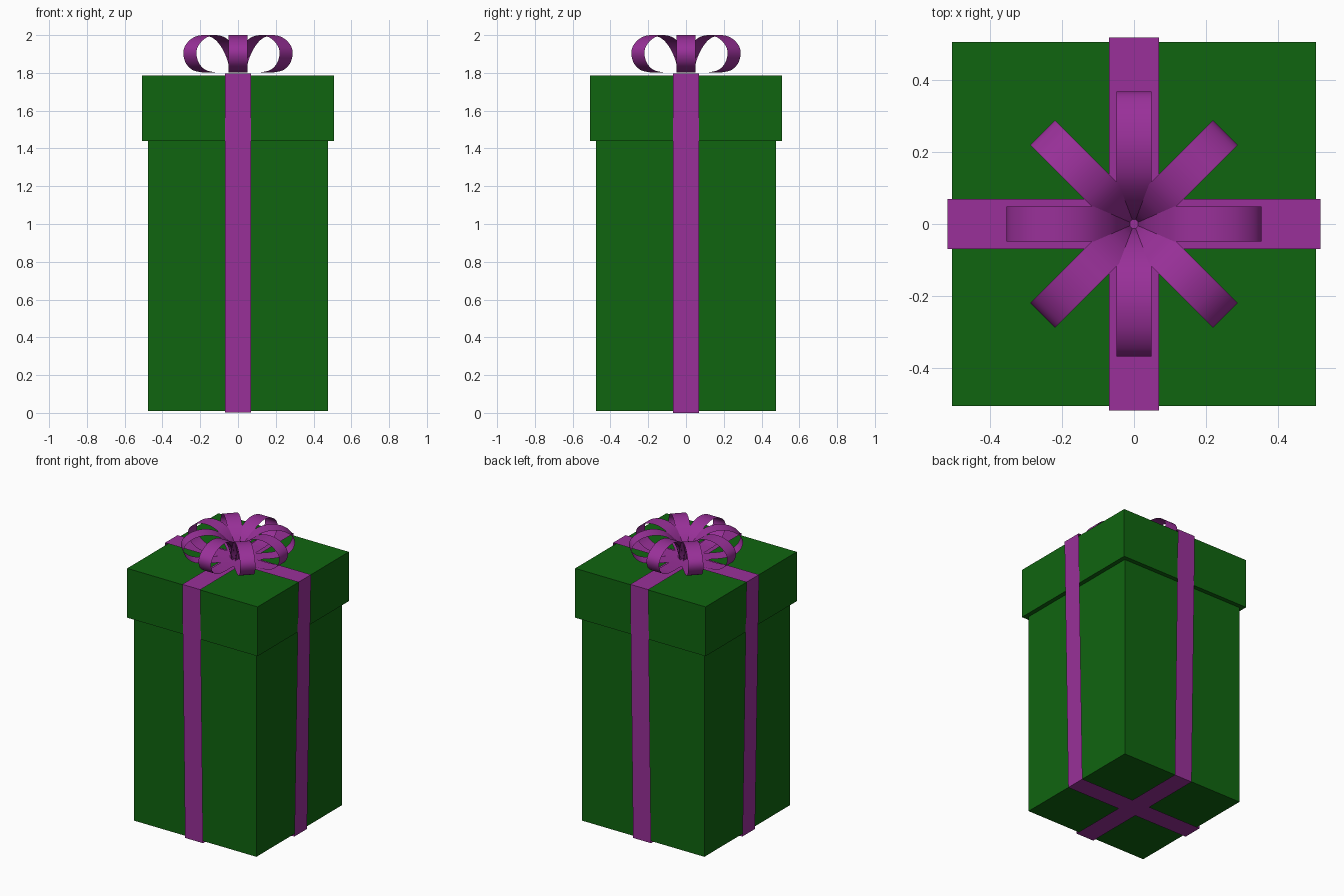
import bpy, bmesh, math
from mathutils import Vector, Matrix

if "Cube" in bpy.data.objects:
    bpy.data.objects.remove(bpy.data.objects["Cube"])


def material(name, rgb):
    m = bpy.data.materials.new(name)
    m.diffuse_color = (*rgb, 1)
    m.use_nodes = True
    m.node_tree.nodes["Principled BSDF"].inputs["Base Color"].default_value = m.diffuse_color
    return m


GREEN = material("green_paper", (0.005, 0.13, 0.005))
PURPLE = material("purple_ribbon", (0.32, 0.03, 0.32))


def add_object(name, bm, mat):
    me = bpy.data.meshes.new(name)
    bm.to_mesh(me)
    bm.free()
    me.materials.append(mat)
    ob = bpy.data.objects.new(name, me)
    bpy.context.collection.objects.link(ob)
    return ob


def block(name, half, z0, z1):
    bm = bmesh.new()
    bmesh.ops.create_cube(bm, size=1, matrix=Matrix.Translation((0, 0, (z0 + z1) / 2))
                          @ Matrix.Diagonal((half * 2, half * 2, z1 - z0, 1)))
    return add_object(name, bm, GREEN)


def strip(name, profile, half_width, angle, closed=False, smooth=False):
    """Thin ribbon: sweep an (r, z) profile sideways, then turn it about z."""
    bm = bmesh.new()
    rot = Matrix.Rotation(angle, 3, 'Z')
    rows = [[bm.verts.new(rot @ Vector((r, s * half_width, z))) for s in (-1, 1)]
            for r, z in profile]
    pairs = list(zip(rows, rows[1:])) + ([(rows[-1], rows[0])] if closed else [])
    for a, b in pairs:
        bm.faces.new((a[0], a[1], b[1], b[0])).smooth = smooth
    return add_object(name, bm, PURPLE)


def spline(pts, steps=5):
    """Catmull-Rom curve through the points."""
    p = [Vector(q) for q in [pts[0]] + pts + [pts[-1]]]
    out = []
    for a, b, c, d in zip(p, p[1:], p[2:], p[3:]):
        for i in range(steps):
            t = i / steps
            out.append(0.5 * (2 * b + (c - a) * t + (2 * a - 5 * b + 4 * c - d) * t * t
                              + (3 * b - a - 3 * c + d) * t ** 3))
    return out + [p[-1]]


# Box and overhanging lid
block("box", 0.477, 0.01, 1.44)
block("lid", 0.507, 1.44, 1.787)

# Two ribbon bands, slightly wider at the top, right round the box
for i, name in enumerate(("ribbon_side_to_side", "ribbon_front_to_back")):
    e = 0.001 * i
    strip(name, [(-0.488, e), (-0.519, 1.797 - e), (0.519, 1.797 - e), (0.488, e)],
          0.07, i * math.pi / 2, closed=True)

# Bow: eight teardrop loops rising from the centre
curve = spline([(0.012, 1.803), (0.03, 1.865), (0.07, 1.93), (0.13, 1.98), (0.21, 2.0),
                (0.29, 1.985), (0.345, 1.945), (0.36, 1.9), (0.34, 1.85), (0.29, 1.815),
                (0.22, 1.803)])
curve.append(Vector((0.0, 1.803)))
for i in range(8):
    reach = (0.985, 1.0, 1.025, 1.0)[i % 4]
    strip(f"bow_loop_{i + 1}", [(r * reach, z) for r, z in curve],
          0.049, i * math.pi / 4, smooth=True)
